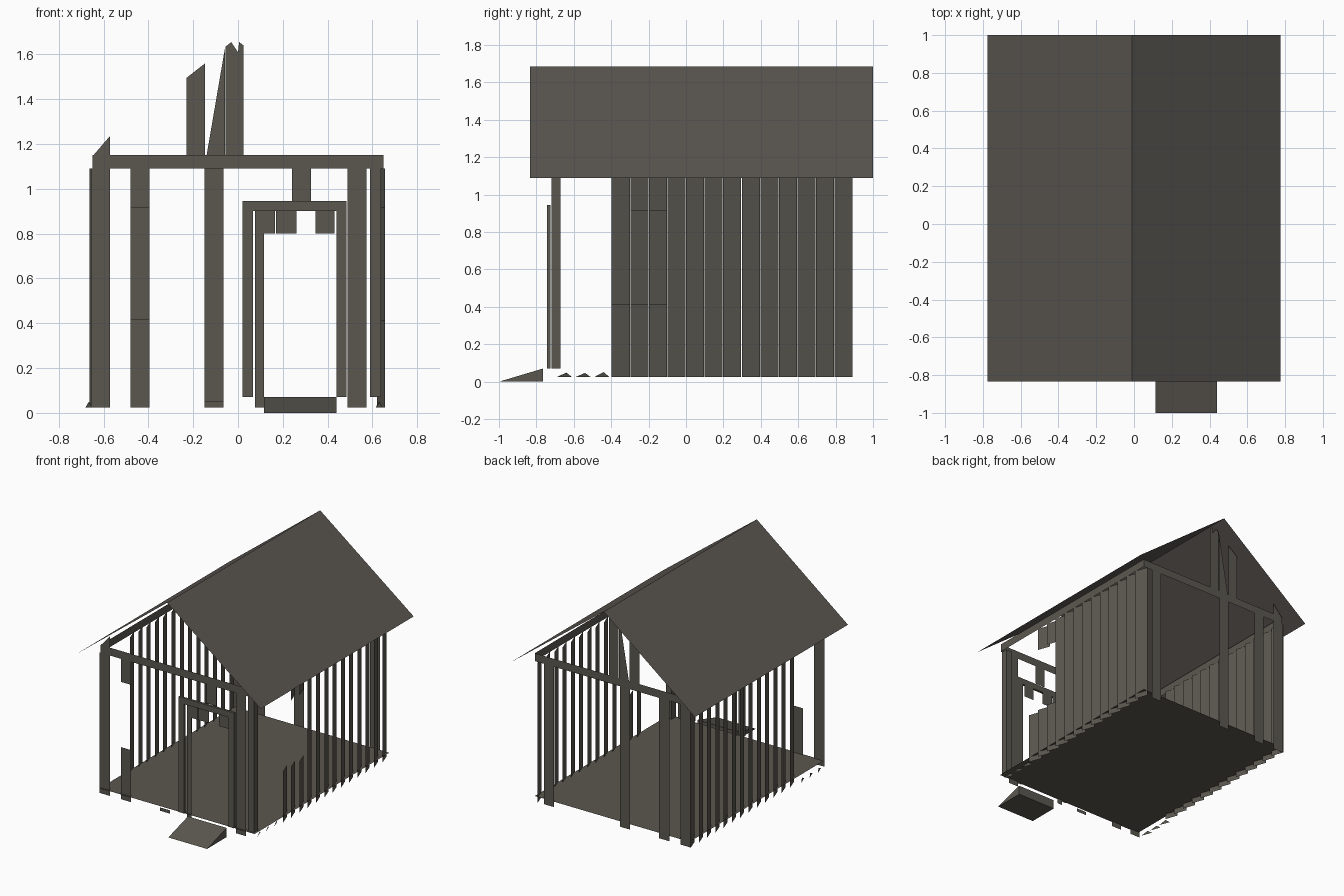
import bpy, random

if "Cube" in bpy.data.objects:
    bpy.data.objects.remove(bpy.data.objects["Cube"])
random.seed(4)


def material(name, rgb):
    m = bpy.data.materials.new(name)
    m.diffuse_color = (*rgb, 1)
    m.use_nodes = True
    m.node_tree.nodes["Principled BSDF"].inputs["Base Color"].default_value = m.diffuse_color
    return m


WOOD = material("weathered wood", (0.105, 0.097, 0.080))
ROOF = material("roof brown", (0.103, 0.093, 0.082))


def mesh(name, verts, faces, mat=WOOD):
    me = bpy.data.meshes.new(name)
    me.from_pydata(verts, [], faces)
    me.materials.append(mat)
    ob = bpy.data.objects.new(name, me)
    bpy.context.collection.objects.link(ob)
    return ob


def sheet(name, pts, mat=WOOD):
    return mesh(name, pts, [tuple(range(len(pts)))], mat)


def box(name, x0, x1, y0, y1, z0, z1):
    v = [(x, y, z) for z in (z0, z1) for x, y in ((x0, y0), (x1, y0), (x1, y1), (x0, y1))]
    f = [(3, 2, 1, 0), (4, 5, 6, 7)] + [(i, (i + 1) % 4, (i + 1) % 4 + 4, i + 4) for i in range(4)]
    return mesh(name, v, f)


def cross_board(name, y, outline):
    """Flat board across the width, outline in (x, z)."""
    return sheet(name, [(x, y, z) for x, z in outline])


def upright(name, y, x0, x1, z0, z1):
    return cross_board(name, y, [(x0, z0), (x1, z0), (x1, z1), (x0, z1)])


FRONT, BACK = -0.72, 0.885
BASE, PLATE, TOP = 0.025, 1.09, 1.15

# Roof: two thin slopes
RIDGE, EAVE = (-0.01, 1.685), 1.09
for side, name in ((-1, "roof_left"), (1, "roof_right")):
    ex = side * 0.775
    sheet(name, [(RIDGE[0], -0.835, RIDGE[1]), (ex, -0.835, EAVE),
                 (ex, 1.0, EAVE), (RIDGE[0], 1.0, RIDGE[1])][::-side], ROOF)

# Floor in two sections, and entrance ramp
for name, y0, y1 in (("floor_front", -0.73, -0.13), ("floor_back", -0.13, 0.885)):
    sheet(name, [(-0.65, y0, 0.066), (0.65, y0, 0.066), (0.65, y1, 0.066), (-0.65, y1, 0.066)])
a, b = 0.115, 0.44
mesh("ramp", [(a, -1, 0), (b, -1, 0), (b, -0.765, 0), (a, -0.765, 0), (b, -0.765, 0.07), (a, -0.765, 0.07)],
     [(3, 2, 1, 0), (0, 1, 4, 5), (1, 2, 4), (3, 0, 5), (2, 3, 5, 4)])

# Side walls: slightly turned vertical boards, broken at the right front
for i in range(13):
    y0 = -0.397 + i * 0.0993
    y1 = y0 + 0.0965

    def side_board(name, xa, xb, z0, z1):
        sheet(name, [(xa, y0, z0), (xb, y1, z0), (xb, y1, z1), (xa, y0, z1)])

    side_board("left_wall_board", -0.628, -0.662, BASE, PLATE)
    if i < 3:
        side_board("right_wall_broken_board", 0.655, 0.621, BASE, 0.415)
        if i > 0:
            side_board("right_wall_hanging_board", 0.655, 0.621, 0.915, PLATE)
    else:
        side_board("right_wall_board", 0.655, 0.621, BASE, PLATE)

# Top rails around the frame
for name, y in (("front_rail", FRONT), ("back_rail", BACK)):
    upright(name, y, -0.65, 0.65, PLATE, TOP)
for name, x in (("left_rail", -0.65), ("right_rail", 0.65)):
    sheet(name, [(x, FRONT, PLATE), (x, BACK, PLATE), (x, BACK, TOP), (x, FRONT, TOP)])

# Back wall boards
for x in (-0.657, -0.48, -0.15, 0.488):
    upright("back_board", BACK, x, x + 0.085, BASE, PLATE)

# Front wall boards: whole, broken and stubs
for name, x0, x1, z0, z1 in (
        ("front_board_left", -0.657, -0.572, BASE, PLATE),
        ("front_board_right", 0.488, 0.573, BASE, PLATE),
        ("front_broken_board", -0.48, -0.395, BASE, 0.42),
        ("front_hanging_board", -0.48, -0.395, 0.915, PLATE),
        ("front_stub", -0.15, -0.065, BASE, 0.05),
        ("board_above_door", 0.24, 0.325, 0.945, PLATE),
        ("door_top_board_left", 0.08, 0.165, 0.80, 0.90),
        ("door_top_board_middle", 0.17, 0.26, 0.80, 0.90),
        ("door_top_board_right", 0.345, 0.43, 0.80, 0.90),
        ("door_side_board", 0.075, 0.115, 0.025, 0.90)):
    upright(name, FRONT, x0, x1, z0, z1)

# Corner post and door frame
box("corner_post", 0.59, 0.638, -0.72, -0.67, 0.07, PLATE)
box("door_jamb_left", 0.02, 0.066, -0.742, -0.724, 0.07, 0.90)
box("door_jamb_right", 0.44, 0.485, -0.742, -0.724, 0.07, 0.90)
box("door_lintel", 0.02, 0.485, -0.742, -0.724, 0.90, 0.945)

# Remaining gable boards
cross_board("gable_board_left", BACK, [(-0.23, TOP), (-0.147, TOP), (-0.147, 1.56), (-0.23, 1.495)])
cross_board("gable_splinter", BACK, [(-0.14, TOP), (-0.057, TOP), (-0.057, 1.635)])
cross_board("gable_board_centre", BACK,
            [(-0.055, TOP), (0.025, TOP), (0.025, 1.64), (0.005, 1.655), (0.0, 1.61), (-0.03, 1.655), (-0.055, 1.635)])
for y in (FRONT, BACK):
    cross_board("gable_corner", y, [(-0.645, TOP), (-0.572, TOP), (-0.572, 1.235)])

# Small splinters left where side boards are missing
for x in (-0.65, 0.645):
    for k in range(3):
        y = -0.69 + k * 0.1
        s = random.uniform(0.02, 0.035)
        sheet("splinter", [(x, y, BASE), (x - 0.03, y + 0.08, BASE), (x - 0.015, y + 0.05, BASE + s)])
